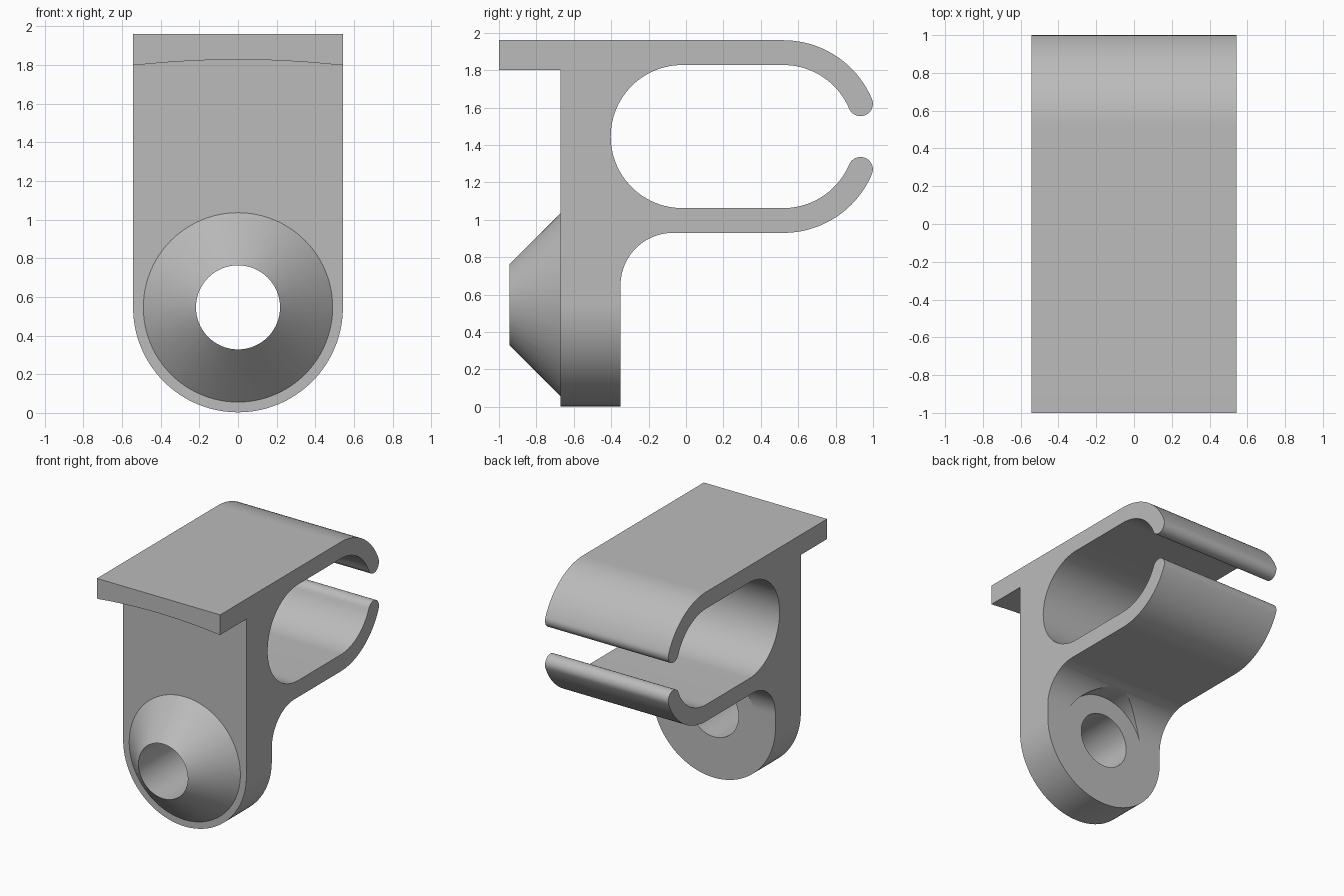
import bpy, bmesh, math

cube = bpy.data.objects.get("Cube")
if cube:
    bpy.data.objects.remove(cube, do_unlink=True)

HALF_W = 0.543      # half width of the bracket
EYE_Z = 0.546       # height of the screw eye
SLOT_Z = 1.445      # middle of the clip opening
FRONT, BACK = -0.67, -0.35

grey = bpy.data.materials.new("plain grey")
grey.use_nodes = True
grey.diffuse_color = (0.5, 0.5, 0.5, 1)
grey.node_tree.nodes["Principled BSDF"].inputs["Base Color"].default_value = (0.5, 0.5, 0.5, 1)


def arc(cx, cz, r, start, end, steps=24):
    """Points on an arc, angles in degrees."""
    angles = [math.radians(start + (end - start) * i / steps) for i in range(steps + 1)]
    return [(cx + r * math.cos(a), cz + r * math.sin(a)) for a in angles]


def prism(name, points, axis, lo, hi):
    """Extrude an outline (x or y, z) along the other horizontal axis."""
    place = (lambda p, d: (d, p[0], p[1])) if axis == "x" else (lambda p, d: (p[0], d, p[1]))
    bm = bmesh.new()
    a = [bm.verts.new(place(p, lo)) for p in points]
    b = [bm.verts.new(place(p, hi)) for p in points]
    bm.faces.new(a)
    bm.faces.new(b[::-1])
    for i in range(len(points)):
        j = (i + 1) % len(points)
        bm.faces.new((a[i], b[i], b[j], a[j]))
    bmesh.ops.remove_doubles(bm, verts=bm.verts, dist=1e-5)
    bmesh.ops.recalc_face_normals(bm, faces=bm.faces)
    mesh = bpy.data.meshes.new(name)
    bm.to_mesh(mesh)
    bm.free()
    mesh.materials.append(grey)
    obj = bpy.data.objects.new(name, mesh)
    bpy.context.collection.objects.link(obj)
    return obj


def combine(target, tool, operation):
    """Apply a boolean and discard the tool object."""
    tool.hide_render = True
    mod = target.modifiers.new(tool.name, "BOOLEAN")
    mod.operation, mod.solver, mod.object = operation, "EXACT", tool
    bpy.context.view_layer.objects.active = target
    bpy.ops.object.modifier_apply(modifier=mod.name)
    bpy.data.objects.remove(tool, do_unlink=True)


# Side profile: top plate, open clip, fillet and mounting plate
outer, inner = 0.515, 0.3825
mid, tip = (outer + inner) / 2, (outer - inner) / 2
clip_y, bore_y, end = 0.52, -0.02, 23
tip_y = clip_y + mid * math.cos(math.radians(end))
tip_dz = mid * math.sin(math.radians(end))
profile = [(-1, SLOT_Z + outer)]
profile += arc(clip_y, SLOT_Z, outer, 90, end)
profile += arc(tip_y, SLOT_Z + tip_dz, tip, end, end - 180, 16)[1:-1]
profile += arc(clip_y, SLOT_Z, inner, end, 90)
profile += arc(bore_y, SLOT_Z, inner, 90, 270, 48)
profile += arc(clip_y, SLOT_Z, inner, 270, 360 - end)
profile += arc(tip_y, SLOT_Z - tip_dz, tip, 180 - end, -end, 16)[1:-1]
profile += arc(clip_y, SLOT_Z, outer, 360 - end, 270)
profile += arc(BACK + 0.28, 0.65, 0.28, 90, 180)
profile += [(BACK, -0.1), (FRONT, -0.1), (FRONT, 1.8), (-1, 1.8)]
bracket = prism("clip_bracket", profile, "x", -0.7, 0.7)

# Front outline: straight sides with a round lower end
outline = arc(0, EYE_Z, HALF_W, 180, 360, 64) + [(HALF_W, 2.2), (-HALF_W, 2.2)]
combine(bracket, prism("outline", outline, "y", -1.3, 1.3), "INTERSECT")

# Conical boss on the front, sunk slightly into the plate
bpy.ops.mesh.primitive_cone_add(vertices=96, radius1=0.51, radius2=0.20, depth=0.31,
                                location=(0, -0.805, EYE_Z), rotation=(math.pi / 2, 0, 0))
boss = bpy.context.object
boss.name = "boss"
boss.data.materials.append(grey)
combine(bracket, boss, "UNION")

# Screw head pocket in the fillet, and the through hole
pocket = arc(0, EYE_Z, 0.368, 0, 360, 96)[:-1]
combine(bracket, prism("pocket", pocket, "y", BACK + 0.0005, 0.3), "DIFFERENCE")
hole = arc(0, EYE_Z, 0.2175, 0, 360, 96)[:-1]
combine(bracket, prism("hole", hole, "y", -1.2, 0.3), "DIFFERENCE")

# Shallow arch under the front lip
arch_r = 4.875
arch = arc(0, 1.828 - arch_r, arch_r, 97, 83, 32) + [(0.6, 1.5), (-0.6, 1.5)]
combine(bracket, prism("lip_arch", arch, "y", -1.2, FRONT), "DIFFERENCE")

# Smooth curved faces, keep real edges sharp
bpy.ops.object.select_all(action="DESELECT")
bracket.select_set(True)
bpy.context.view_layer.objects.active = bracket
bpy.ops.object.shade_smooth_by_angle(angle=math.radians(25))
